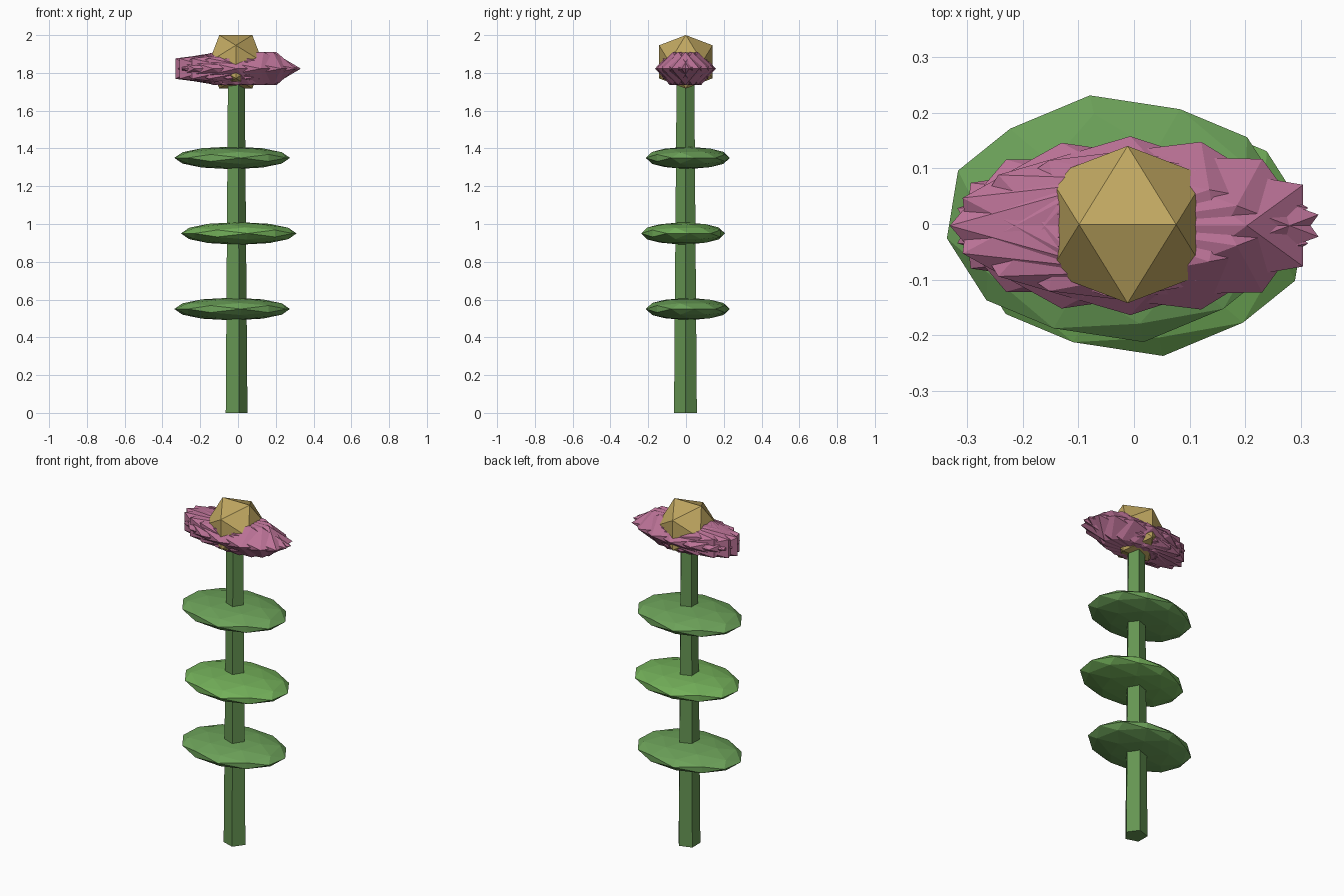
import bpy, bmesh, math
from mathutils import Matrix, Vector

if "Cube" in bpy.data.objects:
    bpy.data.objects.remove(bpy.data.objects["Cube"])

CX, CY = -0.0135, -0.003   # stem axis


def material(name, rgb):
    m = bpy.data.materials.new(name)
    m.diffuse_color = (*rgb, 1.0)
    m.use_nodes = True
    m.node_tree.nodes["Principled BSDF"].inputs["Base Color"].default_value = m.diffuse_color
    return m


STEM = material("stem_green", (0.13, 0.30, 0.085))
LEAF = material("leaf_green", (0.15, 0.36, 0.10))
LEAF_LIGHT = material("light_leaf_green", (0.17, 0.43, 0.10))
PINK = material("petal_pink", (0.50, 0.17, 0.31))
GOLD = material("center_gold", (0.53, 0.39, 0.12))


def finish(name, bm, mat):
    bmesh.ops.recalc_face_normals(bm, faces=bm.faces)
    mesh = bpy.data.meshes.new(name)
    bm.to_mesh(mesh)
    bm.free()
    mesh.materials.append(mat)
    obj = bpy.data.objects.new(name, mesh)
    bpy.context.collection.objects.link(obj)
    return obj


def hull(points):
    bm = bmesh.new()
    for p in points:
        bm.verts.new(p)
    bmesh.ops.convex_hull(bm, input=bm.verts)
    return bm


def faceted_ball(name, center, radii, turn, mat, subdivided=False):
    """Icosahedron with an edge on top, turned about z, then stretched."""
    phi = (1 + 5 ** 0.5) / 2
    pts = []
    for s in (-1, 1):
        for t in (-phi, phi):
            pts += [Vector((s, 0, t)).normalized(),
                    Vector((0, t, s)).normalized(),
                    Vector((t, s, 0)).normalized()]
    bm = hull(pts)
    if subdivided:
        mids = [(e.verts[0].co + e.verts[1].co).normalized() for e in bm.edges]
        bm.free()
        bm = hull(pts + mids)
    bm.transform(Matrix.Translation(center) @ Matrix.Diagonal((*radii, 1.0))
                 @ Matrix.Rotation(turn, 4, 'Z'))
    return finish(name, bm, mat)


# Five-sided tapered stem
bm = bmesh.new()
bmesh.ops.create_cone(bm, cap_ends=True, segments=5, radius1=0.0636,
                      radius2=0.049, depth=1.8)
first = max(bm.verts, key=lambda v: v.co.y - v.co.z).co
angle = math.atan2(first.y, first.x)
bm.transform(Matrix.Translation((CX, CY, 0.9)) @ Matrix.Rotation(-angle, 4, 'Z'))
finish("stem", bm, STEM)

# Three flat leaves, alternately shifted to either side of the stem
for i, z in enumerate((0.55, 0.95, 1.35)):
    side = 1 if i % 2 else -1
    faceted_ball(f"leaf_{i + 1}",
                 (CX + side * 0.0175, CY - side * 0.0125, z),
                 (0.31, 0.225, 0.06), math.radians(9),
                 LEAF_LIGHT if i % 2 else LEAF, subdivided=True)

# Ten overlapping petals, each turned by half its placement angle
for k in range(10):
    a = math.tau * k / 10
    if a > math.pi:
        a -= math.tau
    faceted_ball(f"petal_{k + 1}",
                 (CX + 0.053 * math.cos(a), CY + 0.0226 * math.sin(a), 1.8225),
                 (0.312, 0.14, 0.103), a / 2, PINK)

# Flower center
faceted_ball("flower_center", (CX + 0.002, CY + 0.002, 1.8585),
             (0.1664, 0.1664, 0.1664), 0, GOLD)
